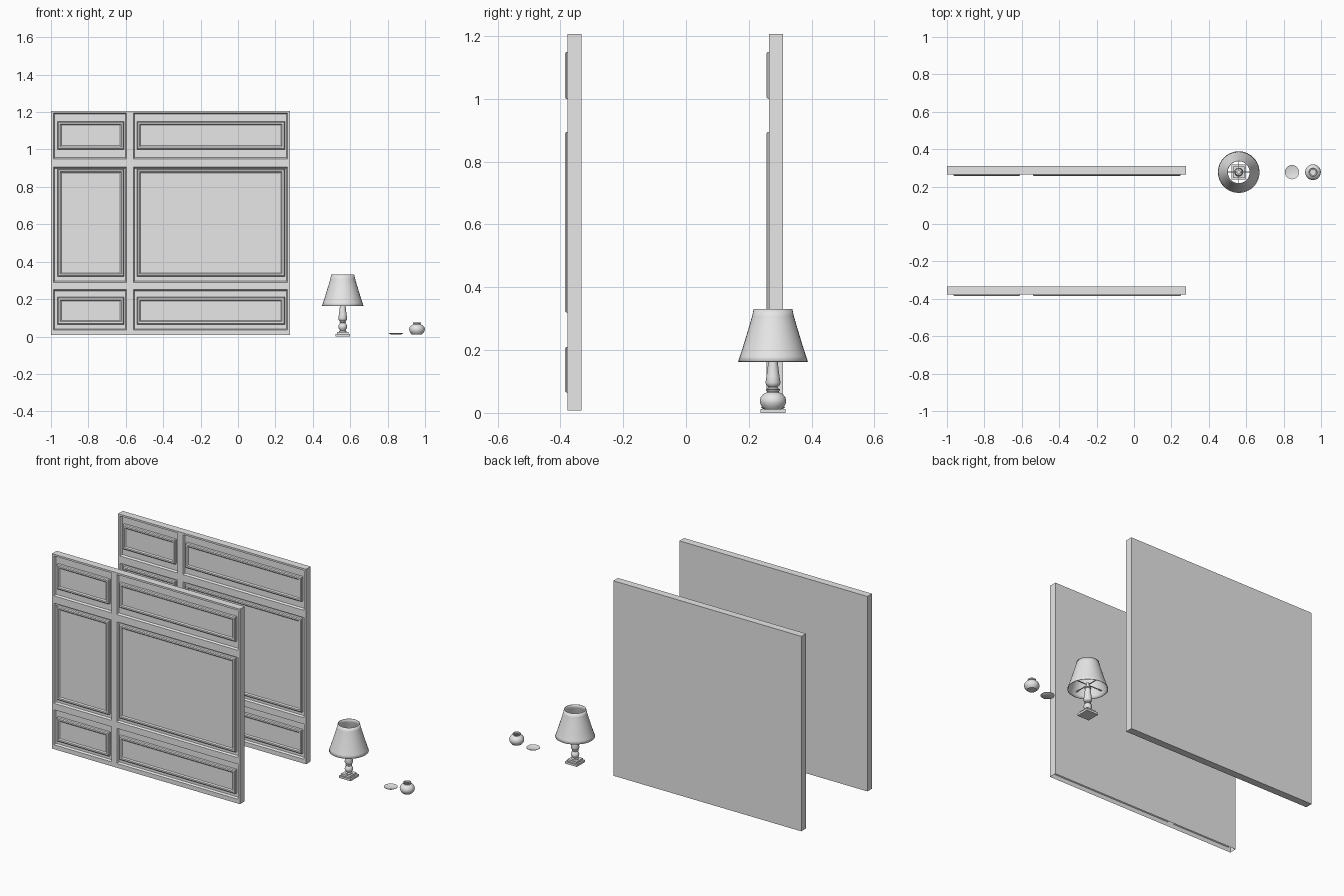
import bpy, bmesh, math
from mathutils import Matrix

cube = bpy.data.objects.get("Cube")
if cube:
    bpy.data.objects.remove(cube)

# Single plain colour
grey = bpy.data.materials.new("light grey")
grey.use_nodes = True
grey.diffuse_color = (0.8, 0.8, 0.8, 1)
grey.node_tree.nodes["Principled BSDF"].inputs["Base Color"].default_value = (0.8, 0.8, 0.8, 1)


def finish(name, bm, location=(0, 0, 0), smooth=False):
    mesh = bpy.data.meshes.new(name)
    bm.to_mesh(mesh)
    bm.free()
    mesh.materials.append(grey)
    obj = bpy.data.objects.new(name, mesh)
    obj.location = location
    bpy.context.collection.objects.link(obj)
    if smooth:
        bpy.ops.object.select_all(action="DESELECT")
        obj.select_set(True)
        bpy.context.view_layer.objects.active = obj
        bpy.ops.object.shade_smooth_by_angle(angle=math.radians(35))
    return obj


def lathe(name, profile, location, segments=32, closed=True):
    """Spin a (radius, height) profile around z."""
    bm = bmesh.new()
    verts = [bm.verts.new((r, 0, z)) for r, z in profile]
    edges = [bm.edges.new(pair) for pair in zip(verts, verts[1:])]
    bmesh.ops.spin(bm, geom=verts + edges, cent=(0, 0, 0), axis=(0, 0, 1),
                   angle=math.tau, steps=segments, use_duplicate=False)
    bmesh.ops.remove_doubles(bm, verts=bm.verts, dist=0.00005)
    if closed:
        bmesh.ops.recalc_face_normals(bm, faces=bm.faces)
    return finish(name, bm, location, smooth=True)


def box(name, size, location):
    bm = bmesh.new()
    bmesh.ops.create_cube(bm, size=1)
    bmesh.ops.scale(bm, vec=size, verts=bm.verts)
    return finish(name, bm, location)


# Wall panelling: grid of stiles and rails with raised fields in the openings
XS = [-1, -0.986, -0.596, -0.559, 0.265, 0.278]
ZS = [0.008, 0.035, 0.25, 0.29, 0.905, 0.95, 1.195, 1.206]
FIELD_X = {1: (-0.965, -0.61), 3: (-0.54, 0.25)}
FIELD_Z = {1: (0.065, 0.21), 3: (0.32, 0.895), 5: (1.0, 1.15)}
THICK = 0.045


def ring(bm, x, z, inset, y):
    a, b, c, d = x[0] + inset, x[1] - inset, z[0] + inset, z[1] - inset
    return [bm.verts.new((px, y, pz)) for px, pz in ((a, c), (b, c), (b, d), (a, d))]


def wall_panel(name, y, open_bottom):
    bm = bmesh.new()
    for i, x in enumerate(zip(XS, XS[1:])):
        for j, z in enumerate(zip(ZS, ZS[1:])):
            if i not in FIELD_X or j not in FIELD_Z:
                bm.faces.new(ring(bm, x, z, 0, 0))
                continue
            # sunk opening, then a raised moulding around a flat field
            fx, fz = FIELD_X[i], FIELD_Z[j]
            rings = [ring(bm, x, z, 0, 0), ring(bm, x, z, 0.006, 0.012)]
            for inset, depth in ((0, 0.012), (0, -0.003), (0.005, -0.008),
                                 (0.014, -0.008), (0.02, -0.002)):
                rings.append(ring(bm, fx, fz, inset, depth))
            for p, q in zip(rings, rings[1:]):
                for k in range(4):
                    n = (k + 1) % 4
                    bm.faces.new((p[k], p[n], q[n], q[k]))
            bm.faces.new(rings[-1])
    bmesh.ops.remove_doubles(bm, verts=bm.verts, dist=0.0001)

    # sides and back
    border = [e for e in bm.edges if e.is_boundary]
    made = bmesh.ops.extrude_edge_only(bm, edges=border)["geom"]
    bmesh.ops.translate(bm, vec=(0, THICK, 0),
                        verts=[v for v in made if isinstance(v, bmesh.types.BMVert)])
    bmesh.ops.holes_fill(bm, edges=[e for e in bm.edges if e.is_boundary], sides=0)
    bmesh.ops.recalc_face_normals(bm, faces=bm.faces)
    if open_bottom:
        low = [f for f in bm.faces if f.normal.z < -0.9 and f.calc_center_median().z < 0.01]
        bmesh.ops.delete(bm, geom=low, context="FACES")
    finish(name, bm, (0, y, 0))


wall_panel("front_wall_panel", -0.378, True)
wall_panel("back_wall_panel", 0.264, False)

# Table lamp
LX, LY = 0.56, 0.277
box("lamp_base", (0.08, 0.08, 0.013), (LX, LY, 0.0065))
box("lamp_base_step", (0.062, 0.062, 0.012), (LX, LY, 0.019))
lathe("lamp_stem", [(0, 0.024), (0.02, 0.024), (0.02, 0.029), (0.014, 0.033),
                    (0.021, 0.042), (0.024, 0.053), (0.021, 0.064), (0.013, 0.072),
                    (0.018, 0.075), (0.018, 0.079), (0.014, 0.082), (0.021, 0.088),
                    (0.024, 0.096), (0.021, 0.115), (0.017, 0.145), (0.015, 0.165),
                    (0.019, 0.168), (0.019, 0.174), (0.01, 0.178), (0.01, 0.2), (0, 0.2)],
      (LX, LY, 0))
shade = lathe("lamp_shade", [(0.11, 0.163), (0.104, 0.18), (0.093, 0.214), (0.083, 0.247),
                             (0.073, 0.28), (0.065, 0.308), (0.06, 0.33)],
              (LX, LY, 0), closed=False)
wall = shade.modifiers.new("thickness", "SOLIDIFY")
wall.thickness = 0.003
wall.offset = 0

# Shade carrier: four arms around the stem
bm = bmesh.new()
for k in range(4):
    turn = Matrix.Rotation(k * math.pi / 2, 4, "Z")
    arm = Matrix.Translation((0.053, 0, 0)) @ Matrix.Diagonal((0.092, 0.005, 0.004, 1))
    bmesh.ops.create_cube(bm, size=1, matrix=turn @ arm)
finish("shade_carrier", bm, (LX, LY, 0.19))

# Small round plate
lathe("round_plate", [(0, 0.011), (0.028, 0.011), (0.038, 0.017), (0.038, 0.019),
                      (0.03, 0.016), (0, 0.016)], (0.845, LY, 0))

# Small round jar with an open neck
lathe("round_jar", [(0, 0.011), (0.027, 0.011), (0.036, 0.02), (0.041, 0.031),
                    (0.042, 0.04), (0.039, 0.05), (0.031, 0.06), (0.02, 0.065),
                    (0.019, 0.068), (0.023, 0.074), (0.022, 0.076), (0.016, 0.074),
                    (0.015, 0.066), (0.026, 0.058), (0.034, 0.04), (0.025, 0.02),
                    (0, 0.017)], (0.957, LY, 0))
